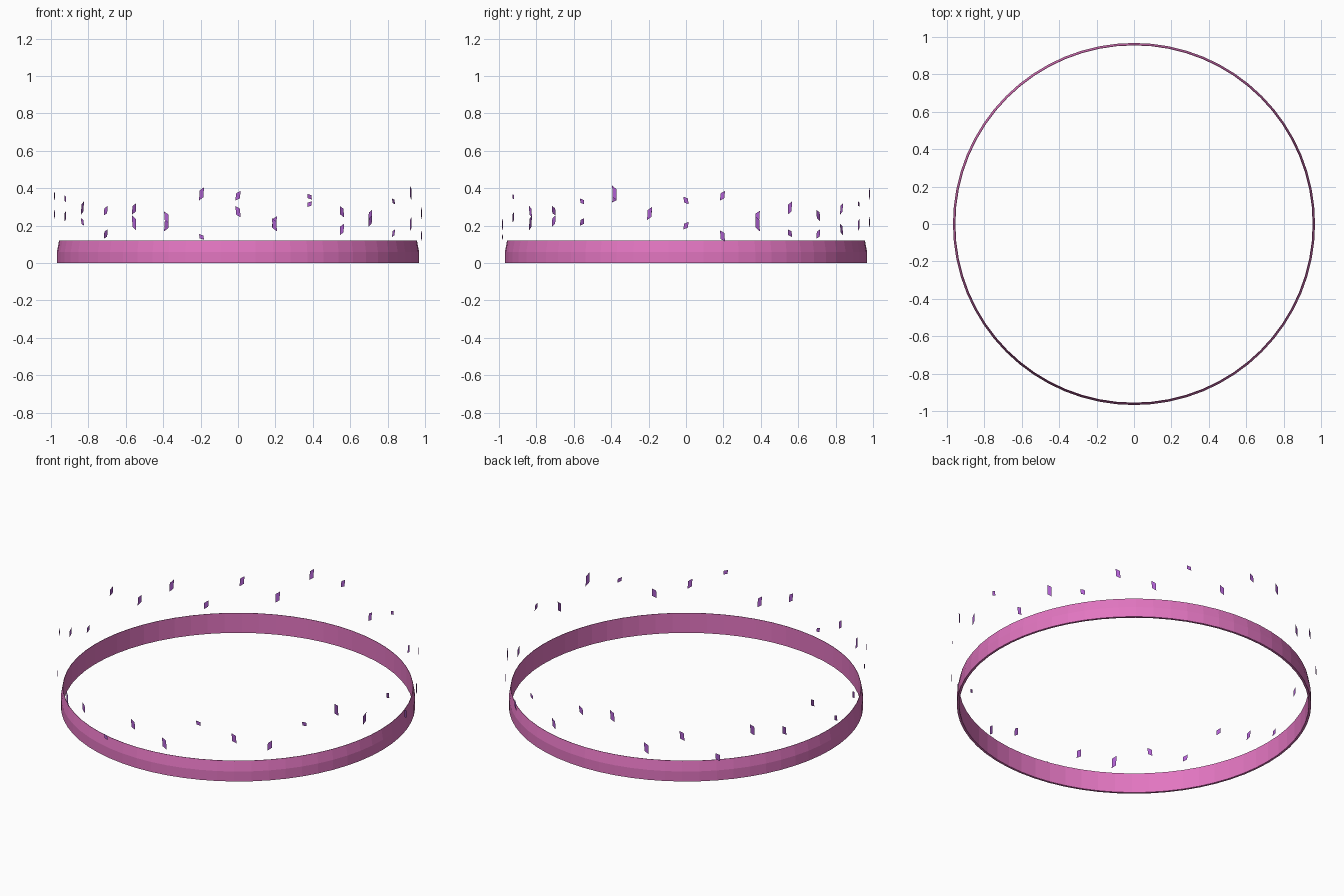
import bpy, bmesh, math
from mathutils import Matrix, Vector

if "Cube" in bpy.data.objects:
    bpy.data.objects.remove(bpy.data.objects["Cube"])


def material(name, color):
    mat = bpy.data.materials.new(name)
    mat.use_nodes = True
    mat.diffuse_color = (*color, 1)
    mat.node_tree.nodes["Principled BSDF"].inputs["Base Color"].default_value = (*color, 1)
    return mat


def finish(name, bm, mat):
    mesh = bpy.data.meshes.new(name)
    bm.to_mesh(mesh)
    bm.free()
    mesh.materials.append(mat)
    obj = bpy.data.objects.new(name, mesh)
    bpy.context.collection.objects.link(obj)
    return obj


pink = material("pink", (0.76, 0.18, 0.53))
purple = material("purple", (0.44, 0.12, 0.65))

# Thin band: a closed cross-section swept round the z axis
SEGMENTS = 64
profile = [(0.955, 0), (0.968, 0), (0.968, 0.06), (0.957, 0.12), (0.955, 0.12)]
bm = bmesh.new()
rings = []
for s in range(SEGMENTS):
    turn = Matrix.Rotation(math.tau * s / SEGMENTS, 3, 'Z')
    rings.append([bm.verts.new(turn @ Vector((r, 0, z))) for r, z in profile])
for s, ring in enumerate(rings):
    following = rings[(s + 1) % SEGMENTS]
    for k in range(len(profile)):
        n = (k + 1) % len(profile)
        bm.faces.new((ring[k], following[k], following[n], ring[n]))
bmesh.ops.recalc_face_normals(bm, faces=bm.faces)
finish("band", bm, pink)

# Floating flakes, evenly spaced round the circle, in hundredths of a unit:
# centre height and flake height; a negative flake height leans the other way
flakes = [
    (33.5, 4), (14.5, 6), (21, 8), (16, 4), (25.5, 6), (18, 6), (31.5, 3), (22, 6),
    (36, 5), (37, 7), (20.5, 7), (29, 6), (15.5, 5), (29.5, 7), (25, 6), (36, 5),
    (20, 4), (26, 5), (34.5, 4), (22, 4), (28, -5), (21.5, 8), (24.5, 6), (14, 3),
    (27.5, 6), (20.5, 7), (35.5, 3), (27.5, 6), (22.5, -6), (33, 3), (37.5, 8), (26.5, -7),
]
# Leaning four-sided outline: sideways offset, share of the flake height
outline = [(-0.013, 0.5), (-0.011, -0.25), (0.013, -0.5), (0.011, 0.25)]
bm = bmesh.new()
for i, (centre, height) in enumerate(flakes):
    turn = Matrix.Rotation(math.tau * i / len(flakes), 3, 'Z')
    side = math.copysign(1, height)
    corners = [Vector((1, side * u, (centre + abs(height) * v) / 100)) for u, v in outline]
    if side > 0:
        corners.reverse()
    face = bm.faces.new([bm.verts.new(turn @ c) for c in corners])
    face.normal_update()
    if face.normal.dot(turn @ Vector((1, 0, 0))) < 0:
        face.normal_flip()
finish("floating_flakes", bm, purple)
